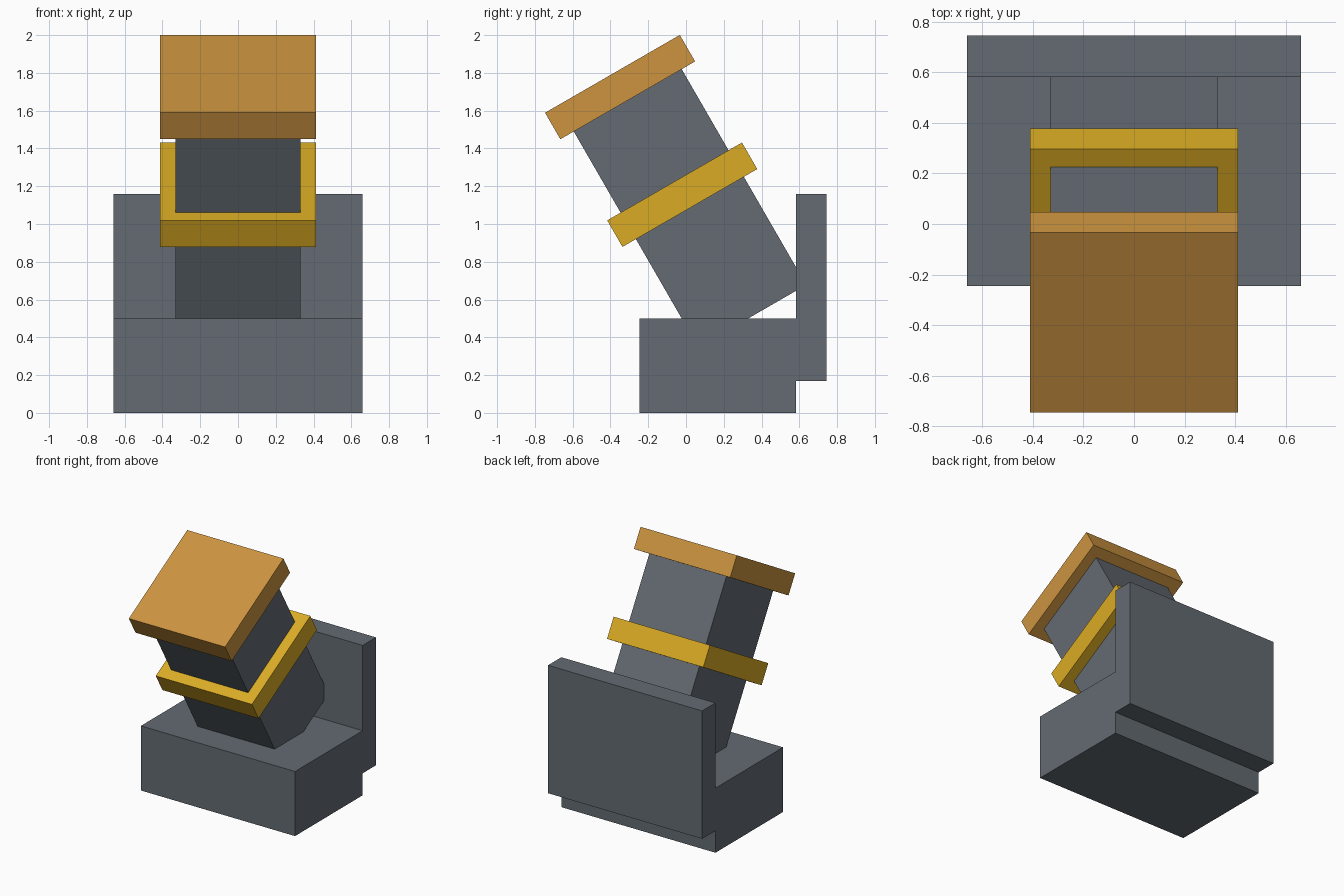
import bpy
import math
from mathutils import Vector, Matrix

if "Cube" in bpy.data.objects:
    bpy.data.objects.remove(bpy.data.objects["Cube"], do_unlink=True)


def material(name, rgb):
    m = bpy.data.materials.new(name)
    m.use_nodes = True
    m.diffuse_color = (*rgb, 1)
    m.node_tree.nodes["Principled BSDF"].inputs["Base Color"].default_value = (*rgb, 1)
    return m


grey = material("slate grey", (0.125, 0.145, 0.168))
orange = material("warm orange", (0.604, 0.296, 0.051))
yellow = material("golden yellow", (0.70, 0.41, 0.018))


def box(name, centre, size, mat, tilt=0.0):
    bpy.ops.mesh.primitive_cube_add(size=1, location=centre, rotation=(tilt, 0, 0))
    ob = bpy.context.object
    ob.name = name
    ob.scale = size
    bpy.ops.object.transform_apply(location=False, rotation=False, scale=True)
    ob.data.materials.append(mat)
    return ob


# Upright parts: base block and back plate
box("base_block", (0, 0.1685, 0.25), (1.32, 0.827, 0.5), grey)
box("back_plate", (0, 0.6635, 0.665), (1.32, 0.163, 0.99), grey)

# Parts stacked along an axis leaning forward, placed by distance from the band
TILT = math.radians(30)
PIVOT = Vector((0, -0.02, 1.155))
AXIS = Matrix.Rotation(TILT, 3, 'X') @ Vector((0, 0, 1))


def leaning_box(name, low, high, width, mat):
    box(name, PIVOT + AXIS * (low + high) / 2, (width, width, high - low), mat, TILT)


leaning_box("column", -0.742, 0.577, 0.66, grey)
leaning_box("collar_band", -0.081, 0.081, 0.824, yellow)
leaning_box("top_cap", 0.577, 0.739, 0.824, orange)
